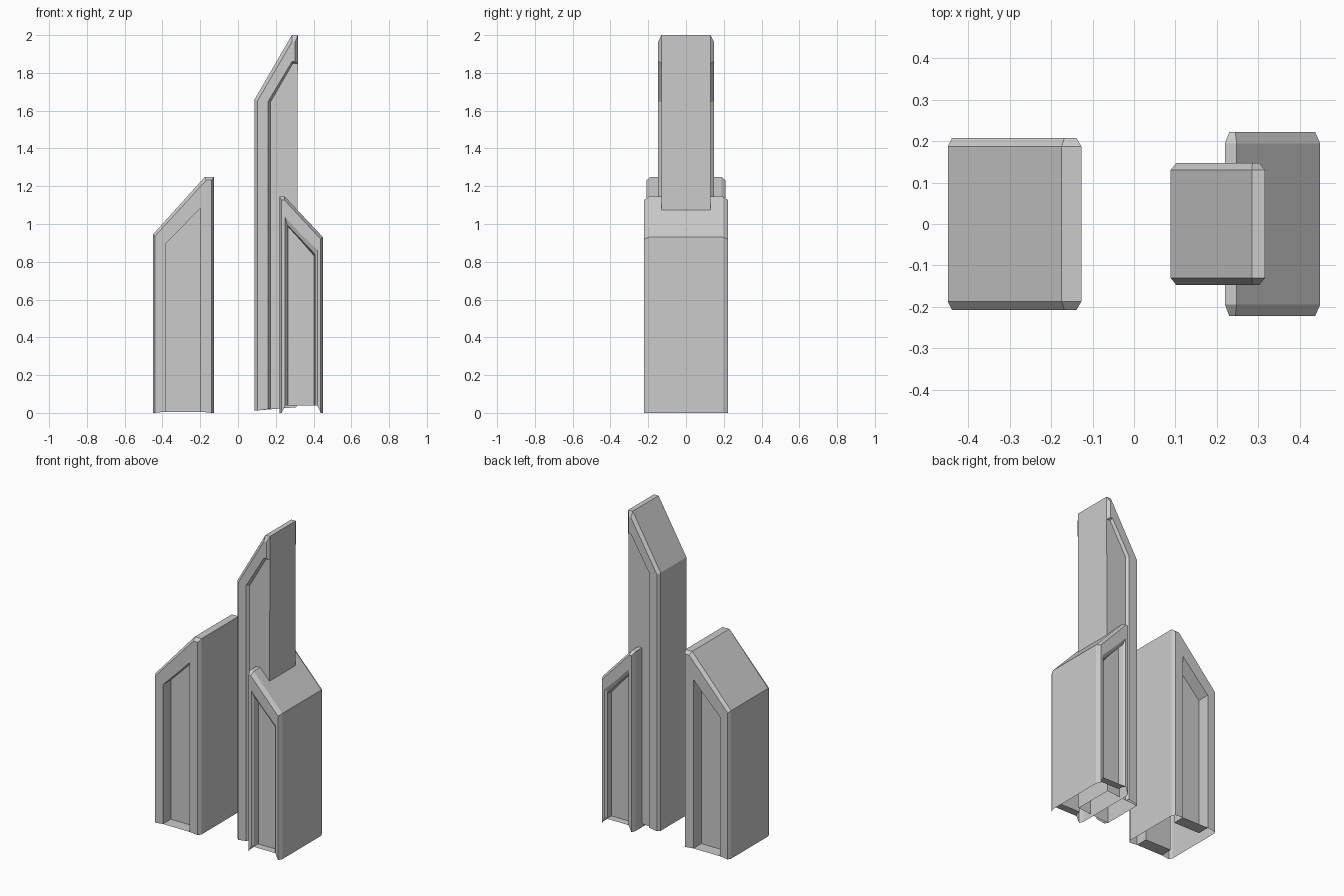
import bpy, bmesh

if "Cube" in bpy.data.objects:
    bpy.data.objects.remove(bpy.data.objects["Cube"])


def loft(name, layers, floors, sides=(-1, 1), join=True):
    """Join equal-sized XZ outlines, ordered from the body out to the end panel.
    floors[i] tells whether the bottom strip between layer i and i+1 is closed."""
    bm = bmesh.new()
    starts = []
    for s in sides:
        rings = [[bm.verts.new((x, s * y, z)) for x, z in pts] for pts, y in layers]
        starts.append(rings[0])
        n = len(rings[0])
        for a, b, floor in zip(rings, rings[1:], floors):
            for i in range(n if floor else n - 1):
                j = (i + 1) % n
                bm.faces.new((a[i], a[j], b[j], b[i]))
        bm.faces.new(rings[-1])
    if join:
        a, b = starts
        for i in range(len(a) - 1):
            bm.faces.new((a[i], a[i + 1], b[i + 1], b[i]))
    bmesh.ops.recalc_face_normals(bm, faces=bm.faces[:])
    mesh = bpy.data.meshes.new(name)
    bm.to_mesh(mesh)
    bm.free()
    obj = bpy.data.objects.new(name, mesh)
    bpy.context.collection.objects.link(obj)
    return obj


# Left tower: open shell with deep panel recesses front and back
body = [(-.45, 0), (-.45, .945), (-.175, 1.25), (-.127, 1.25), (-.127, 0)]
face = [(-.44, 0), (-.44, .935), (-.168, 1.232), (-.139, 1.232), (-.139, 0)]
panel = [(-.385, .006), (-.385, .895), (-.29, .99), (-.198, 1.085), (-.198, .006)]
loft("left_tower", [(body, .187), (face, .208), (panel, .208), (panel, .128)],
     [False, False, True])

# Right tower: wider block with stepped panels
body = [(.22, 0), (.22, 1.145), (.248, 1.145), (.45, .93), (.45, 0)]
face = [(.23, 0), (.23, 1.127), (.245, 1.127), (.438, .92), (.438, 0)]
rim = [(.25, .04), (.25, 1.035), (.33, .95), (.42, .862), (.42, .04)]
step = [(.26, .04), (.26, .995), (.33, .922), (.408, .84), (.408, .04)]
panel = [(.266, .04), (.266, .985), (.33, .915), (.402, .832), (.402, .04)]
loft("right_tower", [(body, .195), (face, .222), (rim, .222), (step, .21), (panel, .175)],
     [False, False, True, True])

# Tall tower core: its flat ends form the recessed panels
core = [(.088, .012), (.088, 1.66), (.285, 2), (.317, 2), (.31, .03)]
loft("tall_tower", [(core, .13)], [])

# Raised frames on the tall tower, left open along the right edge
outer = [(.088, .012), (.088, 1.66), (.285, 2), (.317, 2),
         (.317, 1.85), (.29, 1.85), (.172, 1.645), (.172, .02)]
inner = [(.102, .012), (.102, 1.65), (.286, 1.965), (.303, 1.965),
         (.303, 1.86), (.286, 1.86), (.16, 1.65), (.16, .02)]
loft("tall_tower_frame", [(outer, .13), (inner, .147)], [False], join=False)
